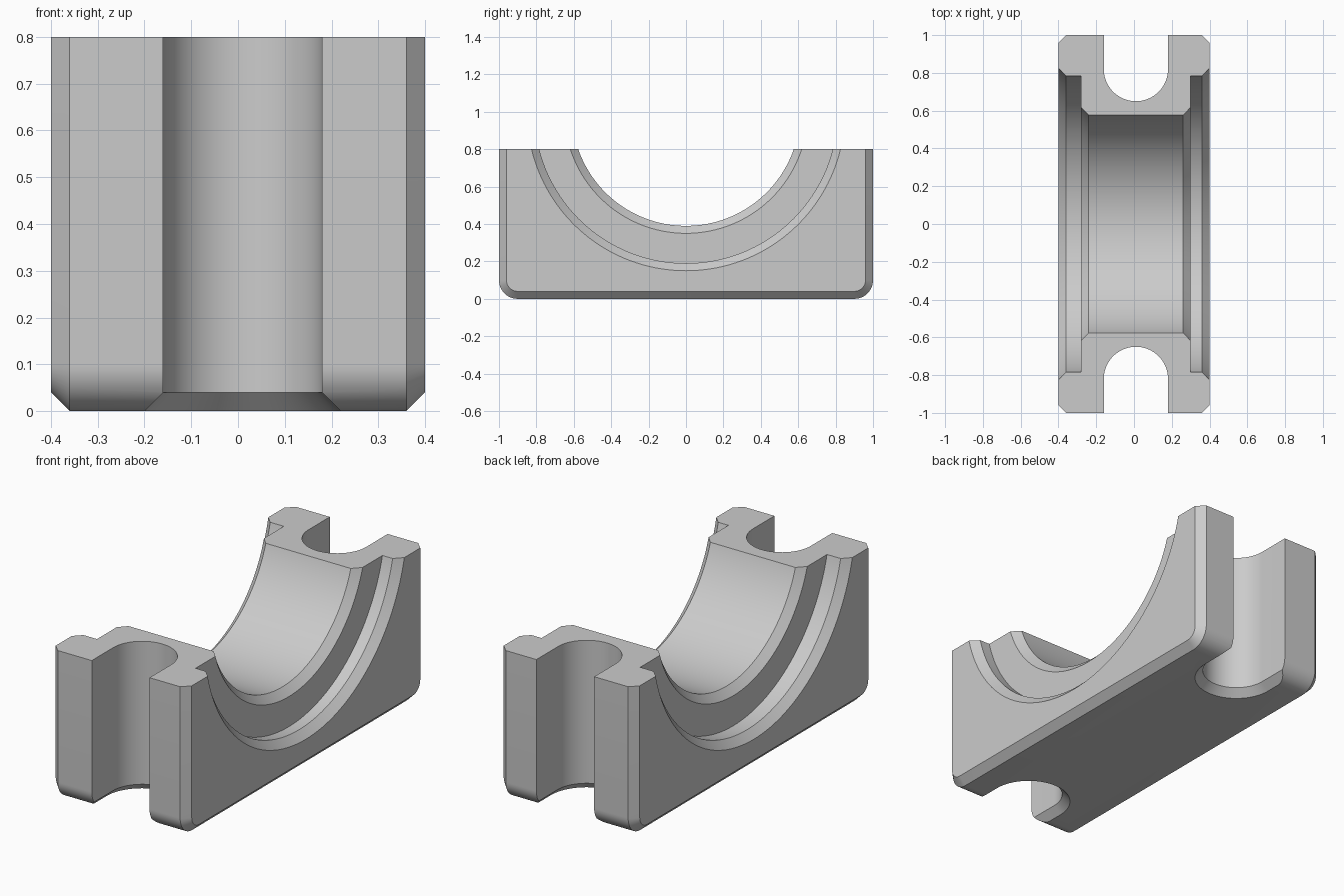
import bpy, bmesh
from math import pi, sin, cos
from mathutils import Vector

cube = bpy.data.objects.get("Cube")
if cube:
    bpy.data.objects.remove(cube, do_unlink=True)

grey = bpy.data.materials.new("plain grey")
grey.use_nodes = True
colour = (0.6, 0.6, 0.6, 1)
grey.diffuse_color = colour
grey.node_tree.nodes["Principled BSDF"].inputs["Base Color"].default_value = colour


def loft(name, loops):
    """Closed solid through matching loops of points."""
    bm = bmesh.new()
    rings = [[bm.verts.new(p) for p in loop] for loop in loops]
    n = len(rings[0])
    for a, b in zip(rings, rings[1:]):
        for i in range(n):
            j = (i + 1) % n
            bm.faces.new((a[i], a[j], b[j], b[i]))
    bm.faces.new(rings[0])
    bm.faces.new(rings[-1])
    bmesh.ops.recalc_face_normals(bm, faces=bm.faces)
    mesh = bpy.data.meshes.new(name)
    bm.to_mesh(mesh)
    bm.free()
    mesh.materials.append(grey)
    obj = bpy.data.objects.new(name, mesh)
    bpy.context.collection.objects.link(obj)
    return obj


def arc(centre, radius, start, end, steps):
    for i in range(steps + 1):
        t = start + (end - start) * i / steps
        yield Vector((centre[0] + radius * cos(t), centre[1] + radius * sin(t)))


# Block: rounded lower corners, bevelled side faces, flat top
def block_section(x, inset):
    half, fillet, top = 1 - inset, 0.1 - inset, 0.8
    inner = half - fillet
    pts = [Vector((half, top))]
    pts += arc((inner, inset + fillet), fillet, 0, -pi / 2, 12)
    pts += arc((-inner, inset + fillet), fillet, -pi / 2, -pi, 12)
    pts.append(Vector((-half, top)))
    return [(x, p.x, p.y) for p in pts]


block = loft("bearing_block", [block_section(x, inset) for x, inset in
                               ((-0.4, 0.04), (-0.36, 0), (0.36, 0), (0.4, 0.04))])

# Bore with a stepped, bevelled recess at each side
bore_profile = [(-0.45, 0.90), (-0.36, 0.81), (-0.28, 0.81), (-0.28, 0.65), (-0.24, 0.61),
                (0.26, 0.61), (0.30, 0.65), (0.30, 0.81), (0.36, 0.81), (0.45, 0.90)]
cutters = [loft("bore_cutter", [
    [(x, p.x, p.y) for p in list(arc((0, 1), r, 0, 2 * pi, 160))[:-1]]
    for x, r in bore_profile])]


# Bolt slots: round inner end, open outer end, bevelled at the bottom
def slot_section(side, z, r):
    pts = [Vector((0.01 + r, 1.1))]
    pts += arc((0.01, 0.82), r, 0, -pi, 40)
    pts.append(Vector((0.01 - r, 1.1)))
    return [(p.x, side * p.y, z) for p in pts]


for name, side in (("front_slot_cutter", -1), ("back_slot_cutter", 1)):
    cutters.append(loft(name, [slot_section(side, z, r) for z, r in
                               ((-0.04, 0.25), (0.04, 0.17), (0.9, 0.17))]))

# Cut and clean up
bpy.ops.object.select_all(action="DESELECT")
block.select_set(True)
bpy.context.view_layer.objects.active = block
for cutter in cutters:
    cutter.hide_render = True
    mod = block.modifiers.new(cutter.name, "BOOLEAN")
    mod.operation = "DIFFERENCE"
    mod.solver = "EXACT"
    mod.object = cutter
    bpy.ops.object.modifier_apply(modifier=mod.name)
    bpy.data.objects.remove(cutter, do_unlink=True)
bpy.ops.object.shade_smooth_by_angle(angle=pi / 6)
